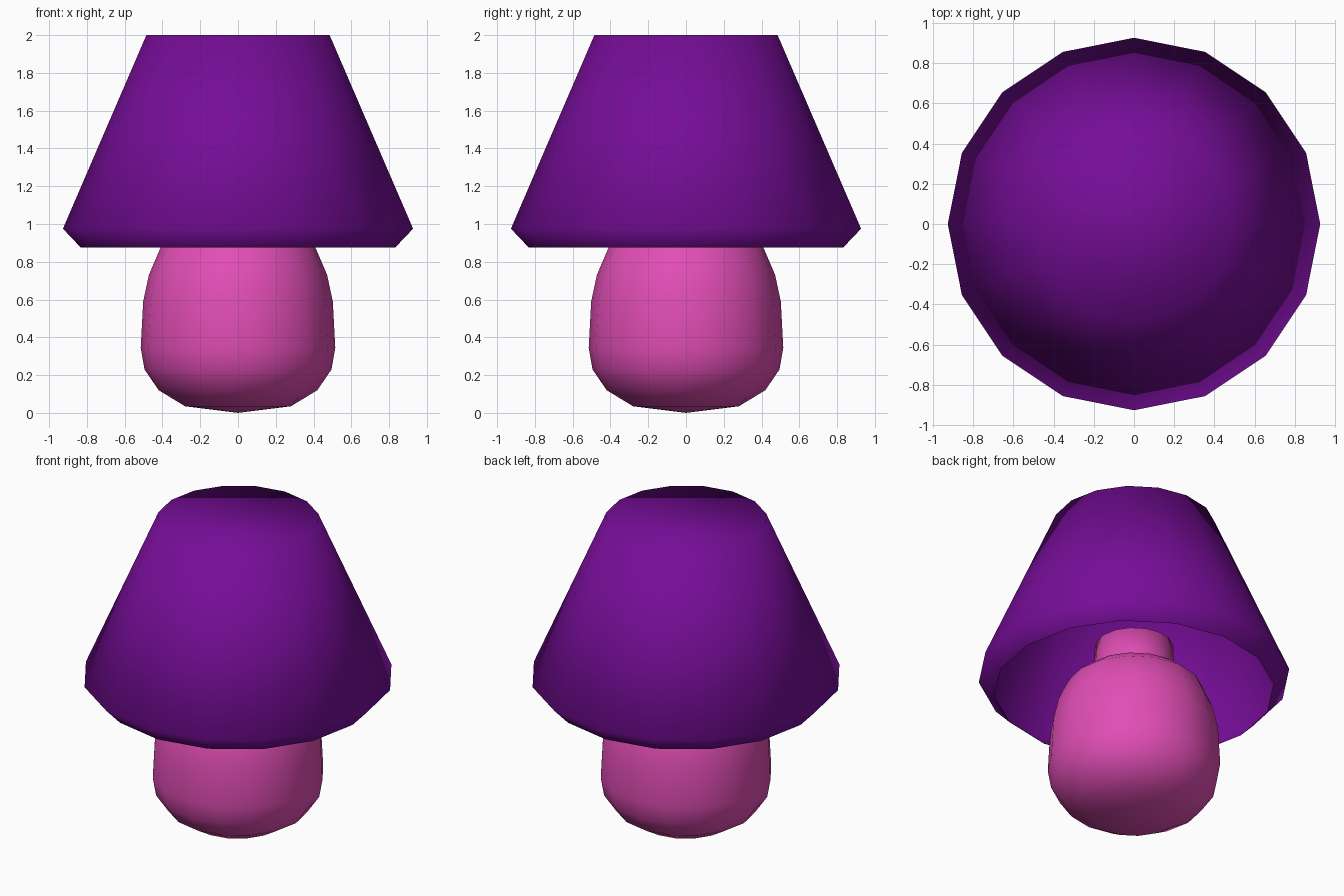
import bpy, bmesh, math

if "Cube" in bpy.data.objects:
    bpy.data.objects.remove(bpy.data.objects["Cube"])

SIDES = 16


def material(name, color):
    m = bpy.data.materials.new(name)
    m.diffuse_color = (*color, 1.0)
    m.use_nodes = True
    m.node_tree.nodes["Principled BSDF"].inputs["Base Color"].default_value = m.diffuse_color
    return m


def lathe(name, profile, mat, cap_end=False):
    """Revolve (radius, z) points around z; radius 0 makes a pole."""
    bm = bmesh.new()
    rings = []
    for r, z in profile:
        if r == 0:
            rings.append([bm.verts.new((0, 0, z))] * SIDES)
        else:
            rings.append([bm.verts.new((r * math.cos(2 * math.pi * i / SIDES),
                                        r * math.sin(2 * math.pi * i / SIDES), z))
                          for i in range(SIDES)])
    for a, b in zip(rings, rings[1:]):
        for i in range(SIDES):
            j = (i + 1) % SIDES
            corners = list(dict.fromkeys((a[i], a[j], b[j], b[i])))
            bm.faces.new(corners)
    if cap_end:
        bm.faces.new(rings[-1])
    for f in bm.faces:
        f.smooth = True
    mesh = bpy.data.meshes.new(name)
    bm.to_mesh(mesh)
    bm.free()
    mesh.materials.append(mat)
    obj = bpy.data.objects.new(name, mesh)
    bpy.context.collection.objects.link(obj)
    return obj


pink = material("pink", (0.75, 0.075, 0.46))
purple = material("purple", (0.18, 0.004, 0.31))

# Rounded lamp base
lathe("lamp_base", [(0, 0), (0.28, 0.035), (0.42, 0.12), (0.495, 0.23),
                    (0.515, 0.345), (0.502, 0.59), (0.472, 0.73),
                    (0.41, 0.875), (0.32, 0.95), (0.18, 1.0), (0, 1.01)], pink)

# Neck rising into the shade
lathe("neck", [(0.24, 0.96), (0.235, 1.17)], pink, cap_end=True)

# Shade: open below with turned-in rim, closed and smooth on top
lathe("lamp_shade", [(0.832, 0.875), (0.927, 0.975), (0.485, 2.0)], purple, cap_end=True)
